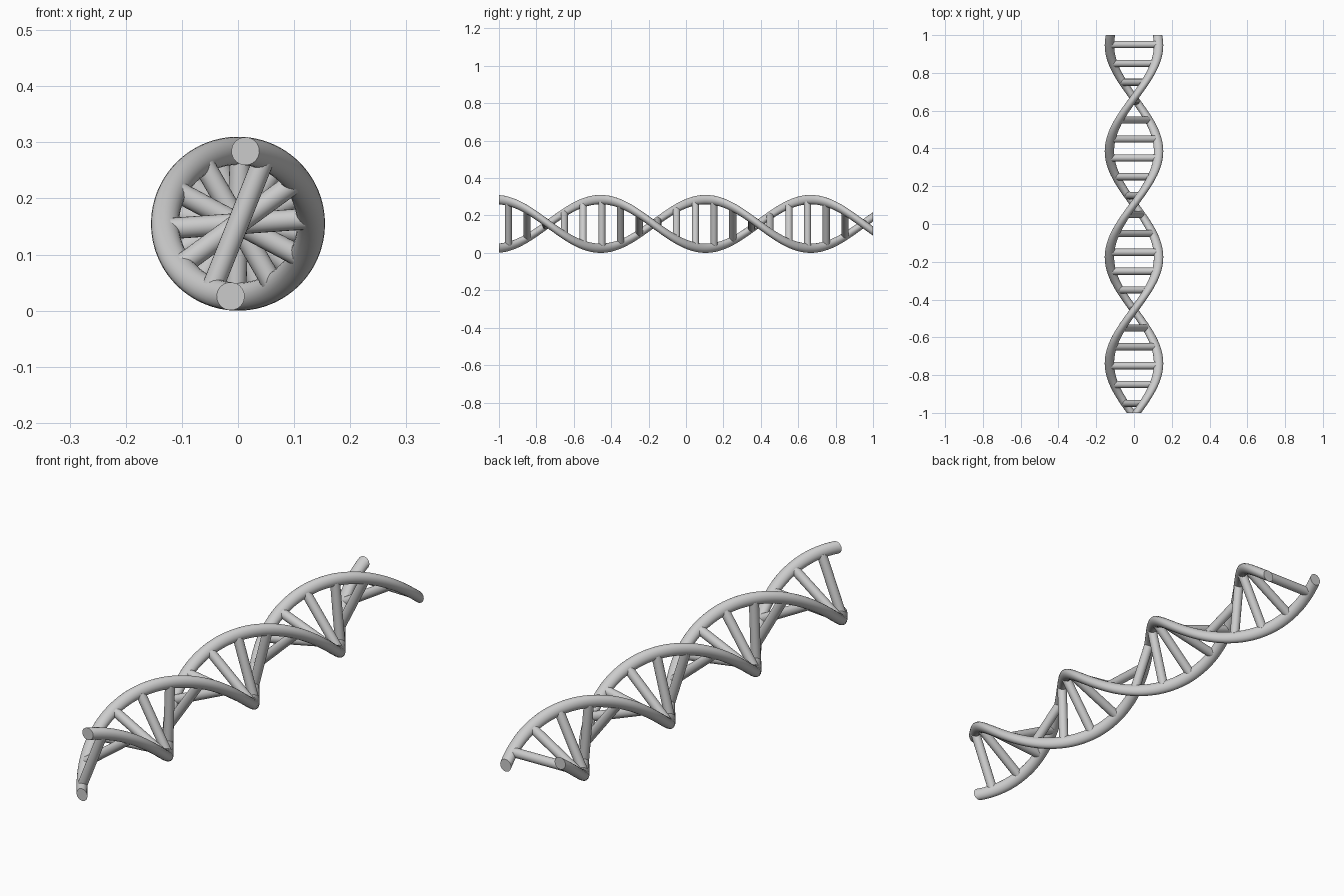
import bpy, bmesh, math
from mathutils import Vector, Matrix

if "Cube" in bpy.data.objects:
    bpy.data.objects.remove(bpy.data.objects["Cube"])

PERIOD, PEAK = 1.123, 0.105      # helix pitch along y, y where strand A is on top
R, TUBE, RUNG, ZC = 0.13, 0.025, 0.019, 0.155


def direction(y, phase=0.0):
    # radial direction of a strand at depth y
    a = (y - PEAK) / PERIOD * math.tau + phase
    return Vector((math.sin(a), 0, math.cos(a)))


def finish(bm, name):
    bmesh.ops.recalc_face_normals(bm, faces=bm.faces)
    me = bpy.data.meshes.new(name)
    bm.to_mesh(me)
    bm.free()
    ob = bpy.data.objects.new(name, me)
    bpy.context.collection.objects.link(ob)
    bpy.ops.object.select_all(action='DESELECT')
    ob.select_set(True)
    bpy.context.view_layer.objects.active = ob
    bpy.ops.object.shade_smooth_by_angle(angle=math.radians(45))
    return ob


def strand(name, phase, steps=140, sides=20):
    # circle in the xz plane, screwed along y
    bm = bmesh.new()
    rings = []
    for i in range(steps + 1):
        y = -1 + 2 * i / steps
        out = direction(y, phase)
        side = Vector((out.z, 0, -out.x))
        c = out * R + Vector((0, y, ZC))
        rings.append([bm.verts.new(c + TUBE * (out * math.cos(t) + side * math.sin(t)))
                      for t in (math.tau * k / sides for k in range(sides))])
    for a, b in zip(rings, rings[1:]):
        for k in range(sides):
            n = (k + 1) % sides
            bm.faces.new((a[k], a[n], b[n], b[k]))
    bm.faces.new(rings[0])
    bm.faces.new(rings[-1])
    return finish(bm, name)


def rung(name, y):
    # straight round bar joining both strands
    bm = bmesh.new()
    rot = Vector((0, 0, 1)).rotation_difference(direction(y)).to_matrix().to_4x4()
    bmesh.ops.create_cone(bm, cap_ends=True, segments=20, radius1=RUNG, radius2=RUNG,
                          depth=0.24, matrix=Matrix.Translation((0, y, ZC)) @ rot)
    return finish(bm, name)


strand("helix_strand_a", 0)
strand("helix_strand_b", math.pi)
for i in range(20):
    rung(f"rung_{i + 1:02d}", -0.95 + 0.1 * i)
